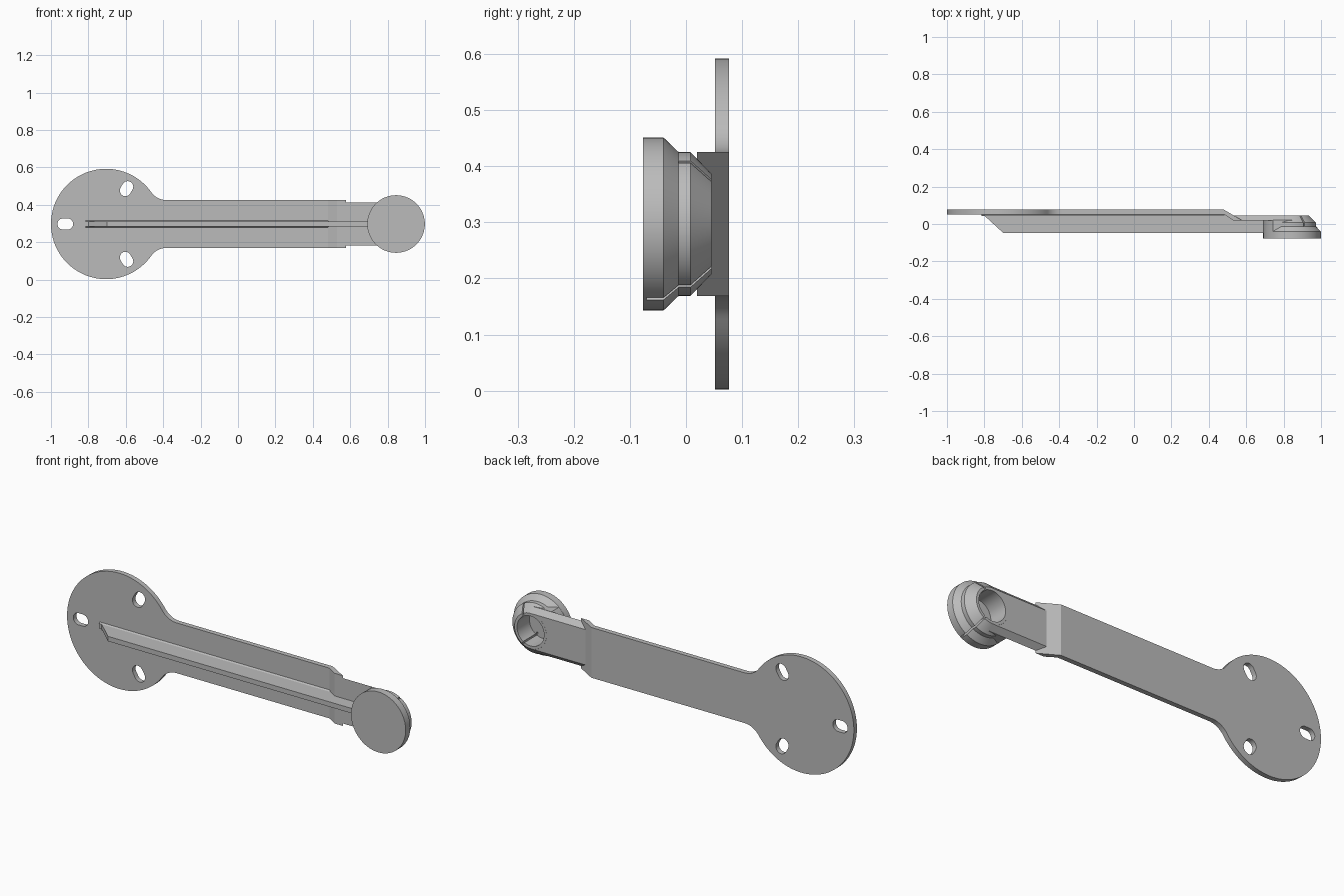
import bpy, bmesh
from math import sin, cos, pi, radians, asin, atan2
from mathutils import Matrix, Vector

if "Cube" in bpy.data.objects:
    bpy.data.objects.remove(bpy.data.objects["Cube"])

grey = bpy.data.materials.new("plain grey")
grey.use_nodes = True
COLOUR = (0.5, 0.5, 0.5, 1)
grey.diffuse_color = COLOUR
grey.node_tree.nodes["Principled BSDF"].inputs["Base Color"].default_value = COLOUR

MID = 0.297           # height of the long axis
FLANGE_X = -0.705     # centre of the mounting disc
HEAD_X = 0.845        # centre of the round head
FLANGE_R, ARM_HALF, FILLET = 0.295, 0.128, 0.1
HEAD_R, NECK_HALF = 0.154, 0.116


def finish(name, bm):
    bmesh.ops.recalc_face_normals(bm, faces=bm.faces)
    mesh = bpy.data.meshes.new(name)
    bm.to_mesh(mesh)
    bm.free()
    mesh.materials.append(grey)
    obj = bpy.data.objects.new(name, mesh)
    bpy.context.collection.objects.link(obj)
    return obj


def prism(name, outline, axis, lo, hi):
    """Extrude a flat outline along x, y or z; outline gives the other two axes in order."""
    bm = bmesh.new()
    verts = []
    for p in outline:
        co = list(p)
        co.insert("xyz".index(axis), lo)
        verts.append(bm.verts.new(co))
    face = bm.faces.new(verts)
    res = bmesh.ops.extrude_face_region(bm, geom=[face])
    move = Vector([hi - lo if a == axis else 0 for a in "xyz"])
    bmesh.ops.translate(bm, vec=move, verts=[g for g in res["geom"] if isinstance(g, bmesh.types.BMVert)])
    return finish(name, bm)


def arc(cx, cz, r, a0, a1, n):
    return [(cx + r * cos(a0 + (a1 - a0) * i / n), cz + r * sin(a0 + (a1 - a0) * i / n)) for i in range(n + 1)]


def lathe(name, profile, cx, n=72):
    """Turn (radius, y) pairs about an axis along y."""
    bm = bmesh.new()
    rings = [[bm.verts.new((x, y, z)) for x, z in arc(cx, MID, r, 0, 2 * pi, n)[:-1]] for r, y in profile]
    for a, b in zip(rings, rings[1:]):
        for i in range(n):
            bm.faces.new((a[i], a[(i + 1) % n], b[(i + 1) % n], b[i]))
    bm.faces.new(rings[0])
    bm.faces.new(rings[-1])
    return finish(name, bm)


def combine(target, tool, operation):
    mod = target.modifiers.new(operation.title(), "BOOLEAN")
    mod.operation, mod.solver, mod.object = operation, "EXACT", tool
    bpy.context.view_layer.objects.active = target
    bpy.ops.object.modifier_apply(modifier=mod.name)
    bpy.data.objects.remove(tool)


# Mounting disc flowing into the wide arm through fillets
rise, reach = ARM_HALF + FILLET, FLANGE_R + FILLET
run = (reach ** 2 - rise ** 2) ** 0.5
a = atan2(rise, run)
upper = arc(FLANGE_X, 0, FLANGE_R, pi, a, 40)
upper += arc(FLANGE_X + run, rise, FILLET, pi + a, 1.5 * pi, 10)[1:]
upper.append((0.48, ARM_HALF))
lower = [(x, -z) for x, z in reversed(upper[1:])]
plate = prism("mounting_plate", [(x, z + MID) for x, z in upper + lower], "y", 0.052, 0.077)

# Three radial screw slots
for deg in (60, 180, 300):
    t = radians(deg)
    cx, cz = FLANGE_X + 0.218 * cos(t), MID + 0.218 * sin(t)
    ends = []
    for side in (0, pi):
        ends += arc(cx + 0.012 * cos(t + side), cz + 0.012 * sin(t + side), 0.03,
                    t + side - pi / 2, t + side + pi / 2, 12)
    combine(plate, prism("slot_cutter", ends, "y", 0, 0.1), "DIFFERENCE")

# Sloping end of the wide arm
joggle = prism("arm_step", [(0.48, 0.077), (0.577, 0.02), (0.53, 0.02), (0.48, 0.052)], "z",
               MID - ARM_HALF, MID + ARM_HALF)

# Stiffening rib with a sloped start and a small foot
rib = prism("rib", [(-0.81, 0.054), (-0.7, -0.047), (0.7, -0.047), (0.7, 0.022), (0.53, 0.022), (0.48, 0.054)],
            "z", MID - 0.0125, MID + 0.0125)
foot = prism("rib_foot", [(0.053, MID - 0.018), (0.044, MID - 0.0125), (0.044, MID + 0.0125), (0.053, MID + 0.018)],
             "x", -0.815, 0.485)

# Head with stepped collar
head = lathe("head", [(HEAD_R, -0.077), (HEAD_R, -0.04), (0.128, -0.013), (0.128, 0.008), (0.09, 0.045)], HEAD_X)

# Block joining the head to the neck
b = asin(NECK_HALF / HEAD_R)
block = arc(HEAD_X, MID, HEAD_R - 0.0005, pi - b, pi + b, 24)
block += [(HEAD_X, MID - NECK_HALF), (HEAD_X, MID + NECK_HALF)]
combine(head, prism("block", block, "y", -0.06, 0.0205), "UNION")

# Chamfered neck
neck = prism("neck", [(0.02, MID - 0.1155), (0.0448, MID - 0.09), (0.0448, MID + 0.09), (0.02, MID + 0.1155)],
             "x", 0.53, HEAD_X)
combine(head, neck, "UNION")

# Blind bore and two radial slits in the collar
combine(head, lathe("bore_cutter", [(0.076, -0.055), (0.076, 0.1)], HEAD_X), "DIFFERENCE")
for deg, back in ((60, -0.013), (-60, -0.07)):
    slit = prism("slit_cutter", [(0.06, -0.004), (0.2, -0.004), (0.2, 0.004), (0.06, 0.004)], "y", back, 0.1)
    slit.data.transform(Matrix.Translation((HEAD_X, 0, MID)) @ Matrix.Rotation(radians(-deg), 4, "Y"))
    combine(head, slit, "DIFFERENCE")
head.name = "head_and_neck"

# Smooth curves, keep edges crisp
for obj in (plate, joggle, rib, foot, head):
    bpy.ops.object.select_all(action="DESELECT")
    obj.select_set(True)
    bpy.context.view_layer.objects.active = obj
    bpy.ops.object.shade_smooth_by_angle(angle=radians(25))
